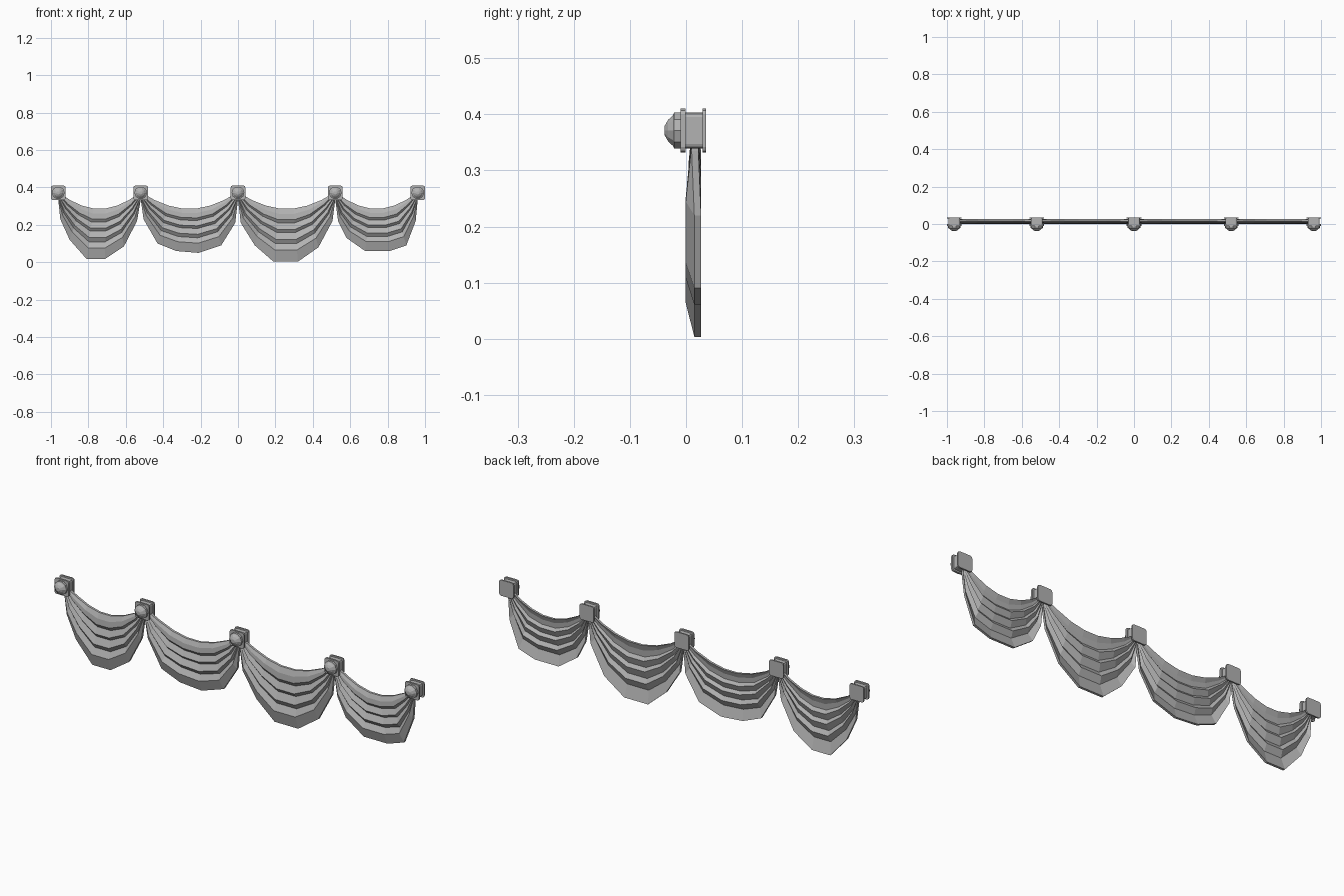
import bpy, bmesh, math
from mathutils import Matrix, Vector

if "Cube" in bpy.data.objects:
    bpy.data.objects.remove(bpy.data.objects["Cube"])

grey = bpy.data.materials.new("stone grey")
grey.use_nodes = True
COLOUR = (0.45, 0.45, 0.45, 1)
grey.diffuse_color = COLOUR
grey.node_tree.nodes["Principled BSDF"].inputs["Base Color"].default_value = COLOUR


def finish(bm, name):
    bmesh.ops.recalc_face_normals(bm, faces=bm.faces)
    mesh = bpy.data.meshes.new(name)
    bm.to_mesh(mesh)
    bm.free()
    mesh.materials.append(grey)
    obj = bpy.data.objects.new(name, mesh)
    bpy.context.collection.objects.link(obj)
    return obj


def rounded_block(name, x, y0, y1, half, corner):
    """Square block with rounded upright corners, seen from the front."""
    bm = bmesh.new()
    size = Matrix.Diagonal((2 * half, y1 - y0, 2 * half, 1))
    bmesh.ops.create_cube(bm, size=1, matrix=Matrix.Translation((x, (y0 + y1) / 2, 0.371)) @ size)
    edges = [e for e in bm.edges if abs(e.verts[0].co.y - e.verts[1].co.y) > 0.001]
    bmesh.ops.bevel(bm, geom=edges, offset=corner, segments=2, affect='EDGES', profile=0.5)
    return finish(bm, name)


def knob(name, x):
    """Faceted rosette with a domed tip, lathed around the y axis."""
    profile = [(-0.006, 0.031), (-0.010, 0.034), (-0.021, 0.034), (-0.023, 0.029),
               (-0.032, 0.020), (-0.038, 0.009)]
    bm = bmesh.new()
    rings = []
    for y, r in profile:
        rings.append([bm.verts.new((x + r * math.cos(a * math.pi / 5), y,
                                    0.371 + r * math.sin(a * math.pi / 5))) for a in range(10)])
    for a, b in zip(rings, rings[1:]):
        for i in range(10):
            j = (i + 1) % 10
            bm.faces.new((a[i], a[j], b[j], b[i]))
    bm.faces.new(rings[0])
    bm.faces.new(rings[-1])
    return finish(bm, name)


def swag(name, x0, x1, hem):
    """Draped cloth: rows run from the top edge to the hem, pleated in depth."""
    # share of the drop, front depth of each pleat row
    rows = [(0, 0.015), (0.10, 0.006), (0.21, 0.004), (0.27, 0.015), (0.39, 0.003),
            (0.45, 0.015), (0.58, 0.001), (0.66, 0.014), (0.78, -0.001), (1, 0.015)]
    outline = [(x0, 0.335), *hem, (x1, 0.335)]
    steps = len(outline) - 1
    bm = bmesh.new()
    grid = []
    for v, depth in rows:
        line = []
        for i, (hx, hz) in enumerate(outline):
            u = i / steps
            top = Vector((x0 + (x1 - x0) * u, 0, 0.375 - 0.09 * math.sin(math.pi * u) ** 0.9
                          if 0 < i < steps else 0.375))
            p = top.lerp(Vector((hx, 0, hz)), v)
            fade = min(1, 2.2 * math.sin(math.pi * u)) if 0 < i < steps else 0
            p.y = 0.010 + (depth - 0.010) * fade
            line.append(bm.verts.new(p))
        grid.append(line)
    for a, b in zip(grid, grid[1:]):
        for i in range(steps):
            bm.faces.new((a[i], a[i + 1], b[i + 1], b[i]))
    # back layer follows the pleats, with side walls closing the rim
    front = bm.faces[:]
    new = bmesh.ops.extrude_face_region(bm, geom=front, use_keep_orig=True)
    moved = [g for g in new["geom"] if isinstance(g, bmesh.types.BMVert)]
    bmesh.ops.translate(bm, verts=moved, vec=(0, 0.012, 0))
    return finish(bm, name)


# Brackets
posts = [-0.961, -0.52, 0, 0.52, 0.961]
for n, x in enumerate(posts, 1):
    rounded_block(f"back_plate_{n}", x, 0.029, 0.036, 0.039, 0.010)
    rounded_block(f"bracket_core_{n}", x, -0.002, 0.030, 0.032, 0.008)
    rounded_block(f"front_plate_{n}", x, -0.010, -0.001, 0.039, 0.010)
    knob(f"knob_{n}", x)

# Swags, each with its own hem line
hems = [
    [(-0.95, 0.23), (-0.90, 0.12), (-0.81, 0.018), (-0.71, 0.018), (-0.61, 0.085), (-0.54, 0.22)],
    [(-0.505, 0.23), (-0.43, 0.10), (-0.33, 0.06), (-0.21, 0.05), (-0.09, 0.09), (-0.015, 0.21)],
    [(0.015, 0.21), (0.09, 0.09), (0.19, 0.003), (0.32, 0.003), (0.43, 0.08), (0.505, 0.22)],
    [(0.535, 0.22), (0.58, 0.13), (0.68, 0.06), (0.81, 0.06), (0.90, 0.09), (0.95, 0.22)],
]
for n, hem in enumerate(hems):
    swag(f"swag_{n + 1}", posts[n], posts[n + 1], hem)
